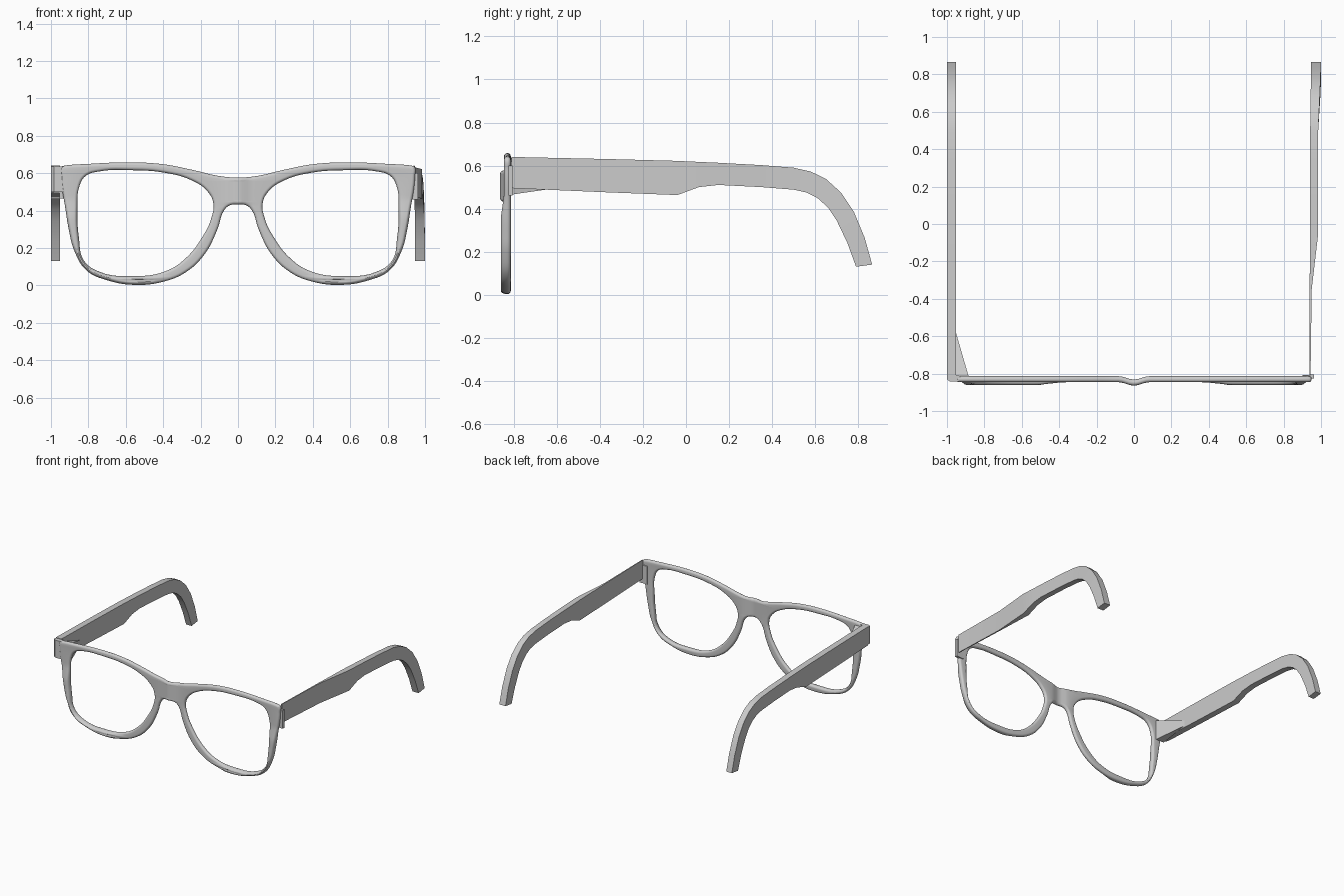
import bpy, bmesh
from mathutils import Vector

if "Cube" in bpy.data.objects:
    bpy.data.objects.remove(bpy.data.objects["Cube"])


def finish(ob, angle=0.7):
    bpy.ops.object.select_all(action='DESELECT')
    ob.select_set(True)
    bpy.context.view_layer.objects.active = ob
    bpy.ops.object.shade_smooth_by_angle(angle=angle)


def mesh_object(name, verts, faces):
    me = bpy.data.meshes.new(name)
    me.from_pydata(verts, [], faces)
    bm = bmesh.new()
    bm.from_mesh(me)
    bmesh.ops.recalc_face_normals(bm, faces=bm.faces)
    bm.to_mesh(me)
    bm.free()
    ob = bpy.data.objects.new(name, me)
    bpy.context.collection.objects.link(ob)
    return ob


def prism(name, plan, z0, z1):
    """Upright prism; z0 and z1 hold one height per plan corner."""
    n = len(plan)
    verts = [(*p, z) for zs in (z0, z1) for p, z in zip(plan, zs)]
    faces = [list(range(n)), list(range(n, 2 * n))]
    faces += [(i, (i + 1) % n, n + (i + 1) % n, n + i) for i in range(n)]
    return mesh_object(name, verts, faces)


def lerp_table(table, t):
    for (a, va), (b, vb) in zip(table, table[1:]):
        if t <= b:
            return va + (vb - va) * max(0, (t - a) / (b - a))
    return table[-1][1]


def ramp(a, b, t):
    return min(1, max(0, (t - a) / (b - a)))


# Front frame: outline with two lens openings, rounded by the curve bevel
half = [(0.1, 0.585), (0.24, 0.617), (0.4, 0.648), (0.58, 0.658), (0.78, 0.651), (0.935, 0.639),
        (0.945, 0.633), (0.946, 0.58), (0.941, 0.52), (0.926, 0.43), (0.905, 0.3), (0.877, 0.19),
        (0.81, 0.08), (0.7, 0.028), (0.55, 0.003), (0.4, 0.02), (0.28, 0.07), (0.18, 0.165),
        (0.11, 0.3), (0.075, 0.4), (0.045, 0.428)]
lens = [(0.132, 0.44), (0.165, 0.505), (0.25, 0.563), (0.4, 0.604), (0.57, 0.616), (0.74, 0.61),
        (0.815, 0.585), (0.848, 0.53), (0.859, 0.4), (0.85, 0.25), (0.825, 0.135), (0.74, 0.073),
        (0.57, 0.05), (0.39, 0.075), (0.28, 0.145), (0.187, 0.265), (0.146, 0.35)]
outline = [(0, 0.577)] + half + [(0, 0.433)] + [(-x, z) for x, z in reversed(half)]

curve = bpy.data.curves.new("front_frame", 'CURVE')
curve.dimensions = '2D'
curve.fill_mode = 'BOTH'
curve.resolution_u = 6
curve.bevel_depth = 0.016
curve.offset = -0.016
curve.bevel_resolution = 4
for pts in (outline, lens, [(-x, z) for x, z in lens]):
    s = curve.splines.new('BEZIER')
    s.bezier_points.add(len(pts) - 1)
    s.use_cyclic_u = True
    for bp, (x, z) in zip(s.bezier_points, pts):
        bp.co = (x, z, 0)
        bp.handle_left_type = bp.handle_right_type = 'AUTO'
frame = bpy.data.objects.new("front_frame", curve)
bpy.context.collection.objects.link(frame)
bpy.context.view_layer.objects.active = frame
frame.select_set(True)
bpy.ops.object.convert(target='MESH')
frame = bpy.context.view_layer.objects.active

# Stand the frame up, push the bridge forward and thicken the lower outer rims
bm = bmesh.new()
bm.from_mesh(frame.data)
bmesh.ops.remove_doubles(bm, verts=bm.verts, dist=0.0004)
for x in (-0.08, -0.05, -0.025, 0, 0.025, 0.05, 0.08):
    bmesh.ops.bisect_plane(bm, geom=bm.verts[:] + bm.edges[:] + bm.faces[:],
                           plane_co=(x, 0, 0), plane_no=(1, 0, 0))
for v in bm.verts:
    x, z, d = v.co
    b = max(0, 1 - abs(x) / 0.08)
    y = -0.83 - d - 0.018 * b * b * (3 - 2 * b)
    bulge = ramp(0.42, 0.5, abs(x)) * ramp(0.46, 0.36, z)
    y -= 0.014 * bulge * max(0, d) / 0.016
    v.co = Vector((x, y, z))
bmesh.ops.recalc_face_normals(bm, faces=bm.faces)
bm.to_mesh(frame.data)
bm.free()
finish(frame, 0.9)

# Temples: matching points (y, z) along the top and the bottom edge
top = [(-0.81, 0.64), (-0.35, 0.63), (-0.05, 0.622), (0.06, 0.617), (0.15, 0.613), (0.35, 0.602),
       (0.5, 0.59), (0.58, 0.572), (0.65, 0.538), (0.72, 0.475), (0.78, 0.385), (0.83, 0.265),
       (0.865, 0.14)]
bottom = [(-0.81, 0.495), (-0.35, 0.475), (-0.04, 0.463), (0.06, 0.5), (0.15, 0.51), (0.35, 0.5),
          (0.5, 0.488), (0.56, 0.475), (0.61, 0.45), (0.66, 0.405), (0.7, 0.345), (0.75, 0.24),
          (0.79, 0.13)]


def temple(name, side, inner, outer):
    verts, faces = [], []
    for t, b in zip(top, bottom):
        xi, xo = side * lerp_table(inner, t[0]), side * lerp_table(outer, t[0])
        verts += [(xi, *t), (xo, *t), (xo, *b), (xi, *b)]
    for i in range(len(top) - 1):
        k = 4 * i
        faces += [(k + j, k + (j + 1) % 4, k + 4 + (j + 1) % 4, k + 4 + j) for j in range(4)]
    n = len(verts)
    faces += [(0, 1, 2, 3), (n - 4, n - 3, n - 2, n - 1)]
    finish(mesh_object(name, verts, faces), 0.5)


temple("left_temple", -1, [(-0.81, 0.952), (0.87, 0.952)], [(-0.81, 1.0), (0.87, 1.0)])
temple("right_temple", 1, [(-0.81, 0.938), (0.5, 0.942), (0.87, 0.947)],
       [(-0.81, 0.944), (-0.35, 0.95), (-0.05, 0.985), (0.5, 0.985), (0.79, 0.998), (0.87, 1.0)])

# End pieces joining the frame to the temples
prism("left_end_piece", [(-0.93, -0.842), (-0.985, -0.842), (-1.0, -0.83), (-1.0, -0.8),
                         (-0.93, -0.812)], [0.5] * 5, [0.636] * 5)
prism("left_hinge", [(-0.955, -0.57), (-0.955, -0.812), (-0.885, -0.812)],
      [0.5, 0.465, 0.465], [0.54, 0.62, 0.62])
prism("right_hinge", [(0.9, -0.825), (0.962, -0.825), (0.962, -0.805), (0.9, -0.808)],
      [0.46] * 4, [0.6] * 4)
